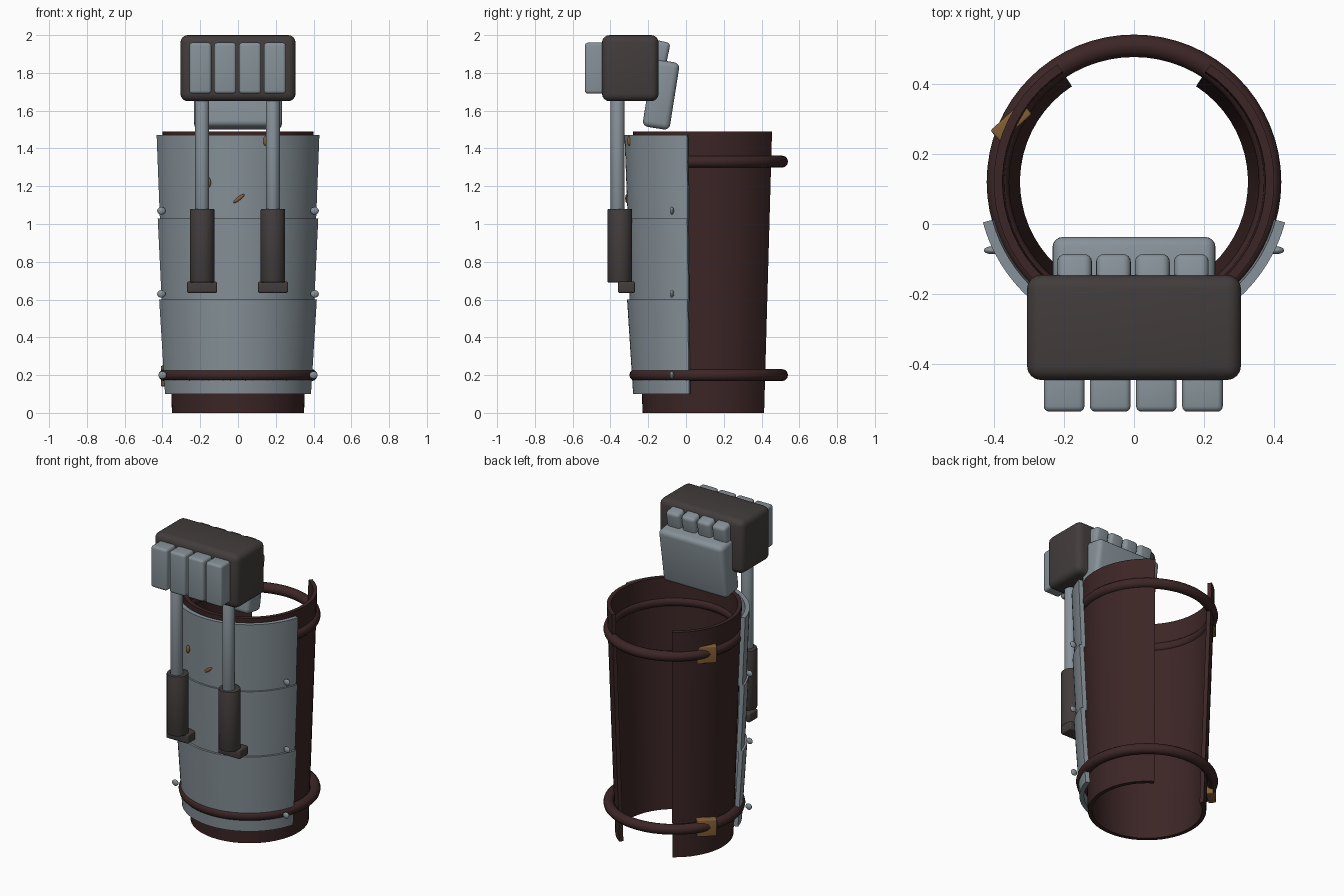
import bpy, bmesh, math
from mathutils import Vector, Matrix

if "Cube" in bpy.data.objects:
    bpy.data.objects.remove(bpy.data.objects["Cube"])

CY = 0.12  # centre line of the forearm tube in y


def mat(name, c):
    m = bpy.data.materials.new(name)
    m.diffuse_color = (*c, 1)
    m.use_nodes = True
    m.node_tree.nodes["Principled BSDF"].inputs["Base Color"].default_value = m.diffuse_color
    return m


LEATHER = mat("dark brown leather", (0.046, 0.019, 0.019))
STEEL = mat("blue grey steel", (0.24, 0.285, 0.315))
DARK = mat("charcoal metal", (0.055, 0.046, 0.045))
BRASS = mat("brass", (0.23, 0.115, 0.035))


def finish(name, bm, m, smooth=True):
    bmesh.ops.recalc_face_normals(bm, faces=bm.faces)
    me = bpy.data.meshes.new(name)
    bm.to_mesh(me)
    bm.free()
    me.materials.append(m)
    ob = bpy.data.objects.new(name, me)
    bpy.context.collection.objects.link(ob)
    if smooth:
        bpy.ops.object.select_all(action='DESELECT')
        ob.select_set(True)
        bpy.context.view_layer.objects.active = ob
        bpy.ops.object.shade_smooth_by_angle(angle=math.radians(35))
    return ob


def sweep(name, profile, a0, a1, n, m):
    """Sweep a closed (radius, z) profile around the tube axis; angles in degrees."""
    bm = bmesh.new()
    full = abs(a1 - a0) >= 360
    rings = []
    for i in range(n if full else n + 1):
        a = math.radians(a0 + (a1 - a0) * i / n)
        rings.append([bm.verts.new((r * math.cos(a), CY + r * math.sin(a), z)) for r, z in profile])
    k = len(profile)
    for i in range(n):
        p, q = rings[i], rings[(i + 1) % len(rings)]
        for j in range(k):
            bm.faces.new((p[j], p[(j + 1) % k], q[(j + 1) % k], q[j]))
    if not full:
        bm.faces.new(rings[0])
        bm.faces.new(rings[-1])
    return finish(name, bm, m)


def box(name, loc, size, m, bevel=0.02, rot=(0, 0, 0)):
    bm = bmesh.new()
    bmesh.ops.create_cube(bm, size=1)
    bmesh.ops.scale(bm, vec=size, verts=bm.verts)
    bmesh.ops.bevel(bm, geom=bm.edges[:], offset=bevel, segments=4, profile=0.5, affect='EDGES')
    ob = finish(name, bm, m)
    ob.location = loc
    ob.rotation_euler = [math.radians(r) for r in rot]
    return ob


def cylinder(name, loc, r, h, m, bevel=0.006):
    bm = bmesh.new()
    bmesh.ops.create_cone(bm, cap_ends=True, segments=32, radius1=r, radius2=r, depth=h)
    rim = [e for e in bm.edges if abs(e.verts[0].co.z - e.verts[1].co.z) < 1e-4]
    bmesh.ops.bevel(bm, geom=rim, offset=bevel, segments=2, profile=0.5, affect='EDGES')
    ob = finish(name, bm, m)
    ob.location = loc
    return ob


def blob(name, loc, scale, m, rot=(0, 0, 0)):
    bm = bmesh.new()
    bmesh.ops.create_uvsphere(bm, u_segments=16, v_segments=10, radius=1)
    bmesh.ops.scale(bm, vec=scale, verts=bm.verts)
    ob = finish(name, bm, m)
    ob.location = loc
    ob.rotation_euler = [math.radians(r) for r in rot]
    return ob


# Leather sleeve, open at the back
sweep("leather_sleeve", [(0.325, 0), (0.35, 0), (0.40, 1.49), (0.375, 1.49)], 123, 417, 48, LEATHER)

# Three overlapping front plates
for i, (z0, z1, r0, r1) in enumerate([(0.10, 0.60, 0.400, 0.432),
                                      (0.59, 1.03, 0.418, 0.440),
                                      (1.02, 1.47, 0.428, 0.446)]):
    sweep(f"front_plate_{i + 1}", [(r0 - 0.028, z0), (r0, z0), (r1, z1), (r1 - 0.028, z1)],
          195, 345, 36, STEEL)

# Straps with buckles on the left
for name, z in (("lower", 0.20), ("upper", 1.33)):
    ring = [(0.388 + 0.032 * math.cos(t * math.pi / 6), z + 0.032 * math.sin(t * math.pi / 6))
            for t in range(12)]
    sweep(name + "_strap", ring, 0, 360, 64, LEATHER)
    box(name + "_buckle", (-0.35, 0.29, z - 0.005), (0.12, 0.045, 0.11), BRASS, 0.006, (0, 0, 42))

# Rivets on the plate edges
for s in (-1, 1):
    for z in (0.20, 0.63, 1.07):
        blob("rivet", (s * (0.40 + 0.006 * (z > 0.5)), -0.075, z), (0.022, 0.011, 0.02), STEEL)

# Small brass marks on the front plate
blob("brass_mark", (-0.155, -0.295, 1.22), (0.012, 0.012, 0.026), BRASS)
blob("brass_mark", (0.145, -0.30, 1.44), (0.012, 0.012, 0.026), BRASS)
blob("brass_mark", (0.005, -0.314, 1.135), (0.036, 0.008, 0.01), BRASS, (0, -38, 0))

# Pistons holding the hammer head
for side, x in (("left", -0.19), ("right", 0.185)):
    cylinder(side + "_piston_rod", (x, -0.362, 1.36), 0.037, 0.66, STEEL)
    cylinder(side + "_piston_barrel", (x, -0.35, 0.885), 0.065, 0.39, DARK)
    box(side + "_piston_foot", (x, -0.315, 0.665), (0.16, 0.09, 0.06), DARK, 0.01)

# Hammer head with front blocks, rear knuckles and rear guard
box("hammer_head", (0, -0.295, 1.825), (0.61, 0.30, 0.35), DARK, 0.04)
for i in range(4):
    x = (i - 1.5) * 0.1315
    box(f"front_block_{i + 1}", (x - 0.002, -0.475, 1.825), (0.116, 0.12, 0.27), STEEL, 0.016)
    box(f"rear_knuckle_{i + 1}", ((i - 1.5) * 0.111 - 0.003, -0.146, 1.895), (0.099, 0.10, 0.15),
        STEEL, 0.022, (-12, 0, 0))
box("rear_guard", (0, -0.132, 1.685), (0.465, 0.145, 0.36), STEEL, 0.03, (-9, 0, 0))
